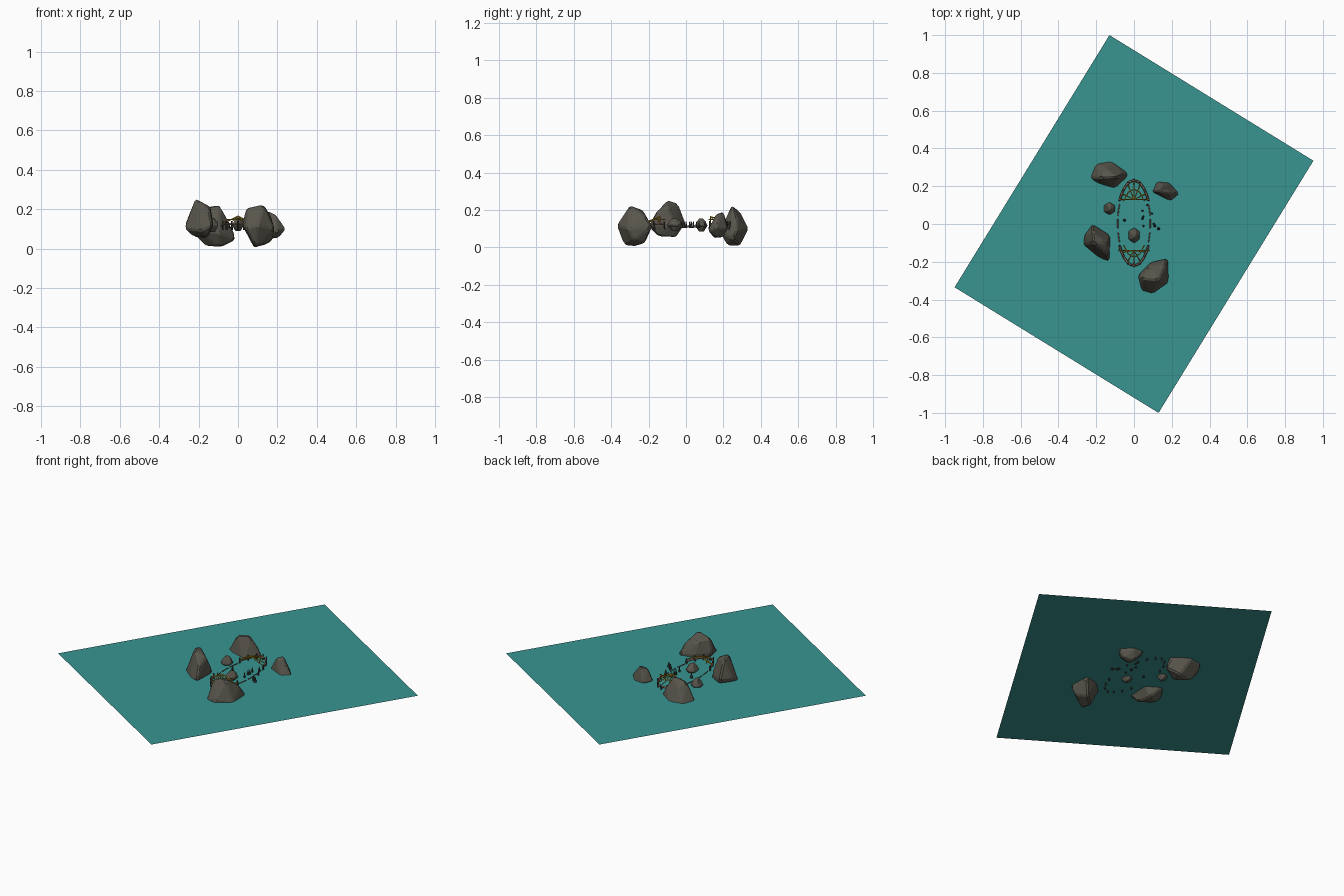
import bpy, bmesh, math, random
from mathutils import Vector

if "Cube" in bpy.data.objects:
    bpy.data.objects.remove(bpy.data.objects["Cube"])

random.seed(4)
WATER_Z = 0.11


def mat(name, r, g, b):
    m = bpy.data.materials.new(name)
    m.diffuse_color = (r, g, b, 1)
    m.use_nodes = True
    m.node_tree.nodes["Principled BSDF"].inputs["Base Color"].default_value = m.diffuse_color
    return m


TEAL = mat("teal water", 0.04, 0.30, 0.285)
ROCK = mat("grey rock", 0.095, 0.09, 0.07)
DARK = mat("dark stone", 0.045, 0.045, 0.04)
WOOD = mat("weathered wood", 0.20, 0.13, 0.10)
GOLD = mat("gold rope", 0.48, 0.27, 0.01)


def finish(bm, name, material):
    bmesh.ops.recalc_face_normals(bm, faces=bm.faces)
    me = bpy.data.meshes.new(name)
    bm.to_mesh(me)
    bm.free()
    me.materials.append(material)
    ob = bpy.data.objects.new(name, me)
    bpy.context.collection.objects.link(ob)
    return ob


def rock(name, points, bevel, material=ROCK):
    """Faceted boulder: hull of a few corner points with chamfered edges."""
    bm = bmesh.new()
    for p in points:
        bm.verts.new(p)
    res = bmesh.ops.convex_hull(bm, input=bm.verts)
    junk = [v for v in bm.verts if not v.link_faces]
    bmesh.ops.delete(bm, geom=junk, context='VERTS')
    bmesh.ops.dissolve_limit(bm, angle_limit=0.15, verts=bm.verts, edges=bm.edges)
    bmesh.ops.bevel(bm, geom=bm.edges[:], offset=bevel, segments=1, affect='EDGES')
    return finish(bm, name, material)


def rods(name, paths, radius, material):
    """Thin bars following polylines."""
    cu = bpy.data.curves.new(name, 'CURVE')
    cu.dimensions = '3D'
    cu.bevel_depth = radius
    cu.bevel_resolution = 0
    cu.use_fill_caps = True
    for path in paths:
        sp = cu.splines.new('POLY')
        sp.points.add(len(path) - 1)
        for pt, co in zip(sp.points, path):
            pt.co = (*co, 1)
    cu.materials.append(material)
    ob = bpy.data.objects.new(name, cu)
    bpy.context.collection.objects.link(ob)
    return ob


# Water sheet
bm = bmesh.new()
bm.faces.new([bm.verts.new((x, y, WATER_Z)) for x, y in
              ((-0.13, 1.0), (-0.95, -0.335), (0.13, -1.0), (0.95, 0.335))])
finish(bm, "water_surface", TEAL)

# Big boulders
rock("left_rock", [
    (-0.27, -0.11, 0.10), (-0.265, -0.06, 0.13), (-0.22, 0.0, 0.13), (-0.125, -0.06, 0.12),
    (-0.13, -0.20, 0.12), (-0.19, -0.18, 0.09), (-0.215, -0.10, 0.255), (-0.22, -0.04, 0.235),
    (-0.14, -0.10, 0.215), (-0.145, -0.16, 0.19), (-0.23, -0.09, 0.06), (-0.16, -0.05, 0.055),
    (-0.15, -0.15, 0.06)], 0.008)
rock("back_left_rock", [
    (-0.24, 0.245, 0.09), (-0.205, 0.32, 0.10), (-0.12, 0.335, 0.10), (-0.02, 0.27, 0.08),
    (-0.10, 0.18, 0.08), (-0.20, 0.215, 0.09), (-0.175, 0.24, 0.21), (-0.15, 0.29, 0.19),
    (-0.09, 0.245, 0.225), (-0.06, 0.275, 0.15), (-0.17, 0.27, 0.015), (-0.10, 0.22, 0.01),
    (-0.01, 0.25, 0.045), (-0.08, 0.29, 0.01)], 0.008)
rock("front_right_rock", [
    (0.02, -0.27, 0.12), (0.04, -0.355, 0.10), (0.10, -0.37, 0.12), (0.185, -0.31, 0.10),
    (0.18, -0.18, 0.11), (0.09, -0.20, 0.12), (0.04, -0.29, 0.205), (0.13, -0.30, 0.225),
    (0.165, -0.22, 0.17), (0.08, -0.23, 0.20), (0.09, -0.33, 0.01), (0.175, -0.28, 0.04),
    (0.14, -0.22, 0.02), (0.08, -0.27, 0.005)], 0.008)
rock("back_right_rock", [
    (0.095, 0.17, 0.11), (0.12, 0.225, 0.11), (0.19, 0.22, 0.10), (0.245, 0.16, 0.10),
    (0.20, 0.115, 0.09), (0.125, 0.15, 0.10), (0.13, 0.17, 0.18), (0.16, 0.20, 0.19),
    (0.19, 0.16, 0.175), (0.16, 0.15, 0.05), (0.21, 0.17, 0.055), (0.16, 0.20, 0.055)], 0.006)


# Small stones share one lopsided profile
def stone(name, x, y, w, d, z0, z1):
    pts = []
    for zf, s, n, a in ((0, 0.45, 4, 0.4), (0.45, 1, 6, 0), (0.75, 0.75, 5, 0.3), (1, 0.35, 3, 1)):
        for i in range(n):
            t = a + math.tau * i / n
            pts.append((x + w * s * math.sin(t), y + d * s * math.cos(t), z0 + zf * (z1 - z0)))
    rock(name, pts, 0.002)


stone("small_left_rock", -0.13, 0.082, 0.034, 0.034, 0.085, 0.155)
stone("small_middle_rock", 0.0, -0.06, 0.034, 0.042, 0.09, 0.155)


# Wrecked hull: oval rail, whole at the ends and broken along the sides
def rim(t, z=0.118, s=1.0):
    return (0.09 * s * math.sin(t), 0.005 + 0.225 * s * math.cos(t), z)


def arc(a, b, z=0.118, s=1.0, n=10):
    return [rim(math.radians(a + (b - a) * i / n), z, s) for i in range(n + 1)]


rods("end_rails", [arc(-58, 58, 0.125), arc(122, 238, 0.125)], 0.006, WOOD)
rods("broken_side_rails", [arc(s * a, s * b, 0.115, 0.96, 3) for s in (1, -1)
                           for a, b in ((62, 80), (84, 98), (103, 118))], 0.003, WOOD)

# Posts standing around the rail, through the waterline
rods("rail_posts", [[rim(math.radians(a), 0.095), rim(math.radians(a), 0.14, 1.03)]
                    for a in (-58, -40, -20, 0, 20, 40, 58, 122, 140, 160, 180, 200, 220, 238)],
     0.0045, DARK)

# Gold rigging fanned across each end
lines = []
for side in (1, -1):
    y0 = 0.135 * side - 0.005
    hub = (0, y0, 0.165)
    lines.append([(-0.082, y0, 0.13), (-0.04, y0, 0.145), hub, (0.04, y0, 0.145), (0.082, y0, 0.13)])
    for a in (-45, -22, 0, 22, 45):
        t = math.radians(a if side > 0 else 180 + a)
        lines.append([hub, rim(t, 0.135, 0.97)])
    lines.append([rim(math.radians(a if side > 0 else 180 + a), 0.148, 0.80)
                  for a in (-50, -25, 0, 25, 50)])
rods("gold_rigging", lines, 0.0028, GOLD)

# Scattered splinters poking out of the water
bm = bmesh.new()
for x, y in ((0.045, 0.07), (0.05, 0.04), (0.045, 0.03), (0.05, -0.01), (0.095, 0.055),
             (0.105, 0.0), (0.13, -0.025), (0.11, -0.01), (-0.05, 0.02), (0.07, 0.1)):
    r = random.uniform(0.006, 0.011)
    cone = bmesh.ops.create_cone(bm, cap_ends=True, segments=5, radius1=r, radius2=r * 0.25, depth=0.035)
    bmesh.ops.translate(bm, verts=cone["verts"], vec=Vector((x, y, 0.121)))
finish(bm, "splinters", DARK)
